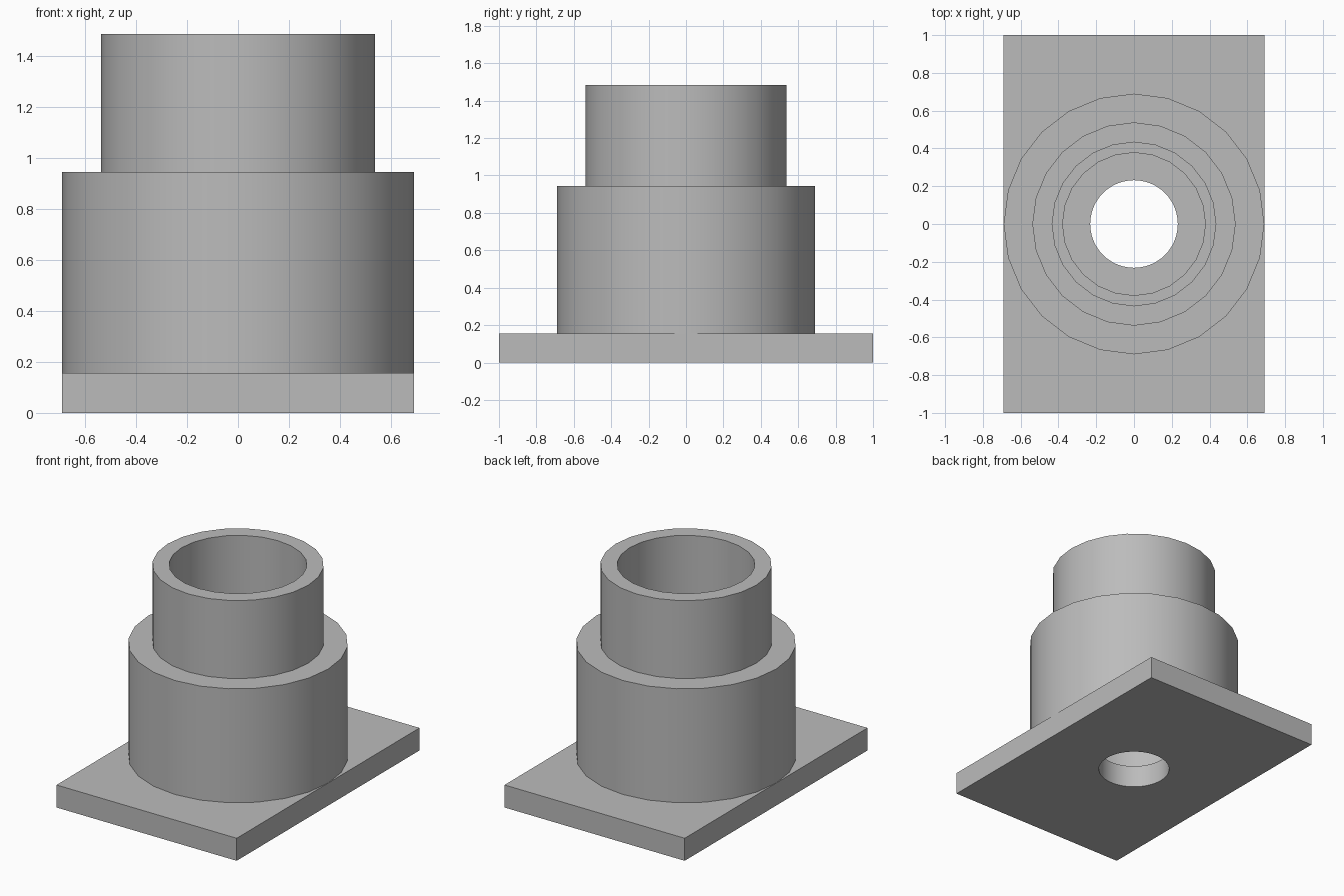
import bpy, bmesh, math

cube = bpy.data.objects.get("Cube")
if cube:
    bpy.data.objects.remove(cube, do_unlink=True)

SIDES = 24
HALF_X, HALF_Y = 0.69, 1.0
PLATE_TOP, SHOULDER, RIM = 0.156, 0.945, 1.485

grey = bpy.data.materials.new("plain grey")
grey.use_nodes = True
colour = (0.5, 0.5, 0.5, 1)
grey.diffuse_color = colour
grey.node_tree.nodes["Principled BSDF"].inputs["Base Color"].default_value = colour


def finish(name, bm):
    bmesh.ops.recalc_face_normals(bm, faces=bm.faces)
    mesh = bpy.data.meshes.new(name)
    bm.to_mesh(mesh)
    bm.free()
    mesh.materials.append(grey)
    obj = bpy.data.objects.new(name, mesh)
    bpy.context.collection.objects.link(obj)
    bpy.ops.object.select_all(action="DESELECT")
    obj.select_set(True)
    bpy.context.view_layer.objects.active = obj
    bpy.ops.object.shade_smooth_by_angle(angle=math.radians(30))


def loop(bm, points):
    verts = [bm.verts.new((x, y, 0)) for x, y in points]
    return [bm.edges.new((a, b)) for a, b in zip(verts, verts[1:] + verts[:1])]


# Base plate with a round through hole
bm = bmesh.new()
corners = [(-HALF_X, -HALF_Y), (HALF_X, -HALF_Y), (HALF_X, HALF_Y), (-HALF_X, HALF_Y)]
turns = [2 * math.pi * i / (SIDES * 2) for i in range(SIDES * 2)]
edges = loop(bm, corners) + loop(bm, [(0.232 * math.cos(t), 0.232 * math.sin(t)) for t in turns])
bmesh.ops.triangle_fill(bm, edges=edges, use_beauty=True, normal=(0, 0, 1))
raised = bmesh.ops.extrude_face_region(bm, geom=bm.faces[:], use_keep_orig=True)["geom"]
bmesh.ops.translate(bm, vec=(0, 0, PLATE_TOP),
                    verts=[v for v in raised if isinstance(v, bmesh.types.BMVert)])
finish("base_plate", bm)

# Stepped hollow body, turned from a closed profile of (radius, height)
profile = [(0.378, PLATE_TOP), (0.69, PLATE_TOP), (0.69, SHOULDER), (0.538, SHOULDER),
           (0.538, RIM), (0.433, RIM), (0.433, SHOULDER), (0.378, SHOULDER)]
bm = bmesh.new()
verts = [bm.verts.new((r, 0, z)) for r, z in profile]
ring = [bm.edges.new((a, b)) for a, b in zip(verts, verts[1:] + verts[:1])]
bmesh.ops.spin(bm, geom=verts + ring, axis=(0, 0, 1), cent=(0, 0, 0),
               angle=2 * math.pi, steps=SIDES, use_merge=True)
bmesh.ops.remove_doubles(bm, verts=bm.verts, dist=0.0001)
finish("stepped_body", bm)
